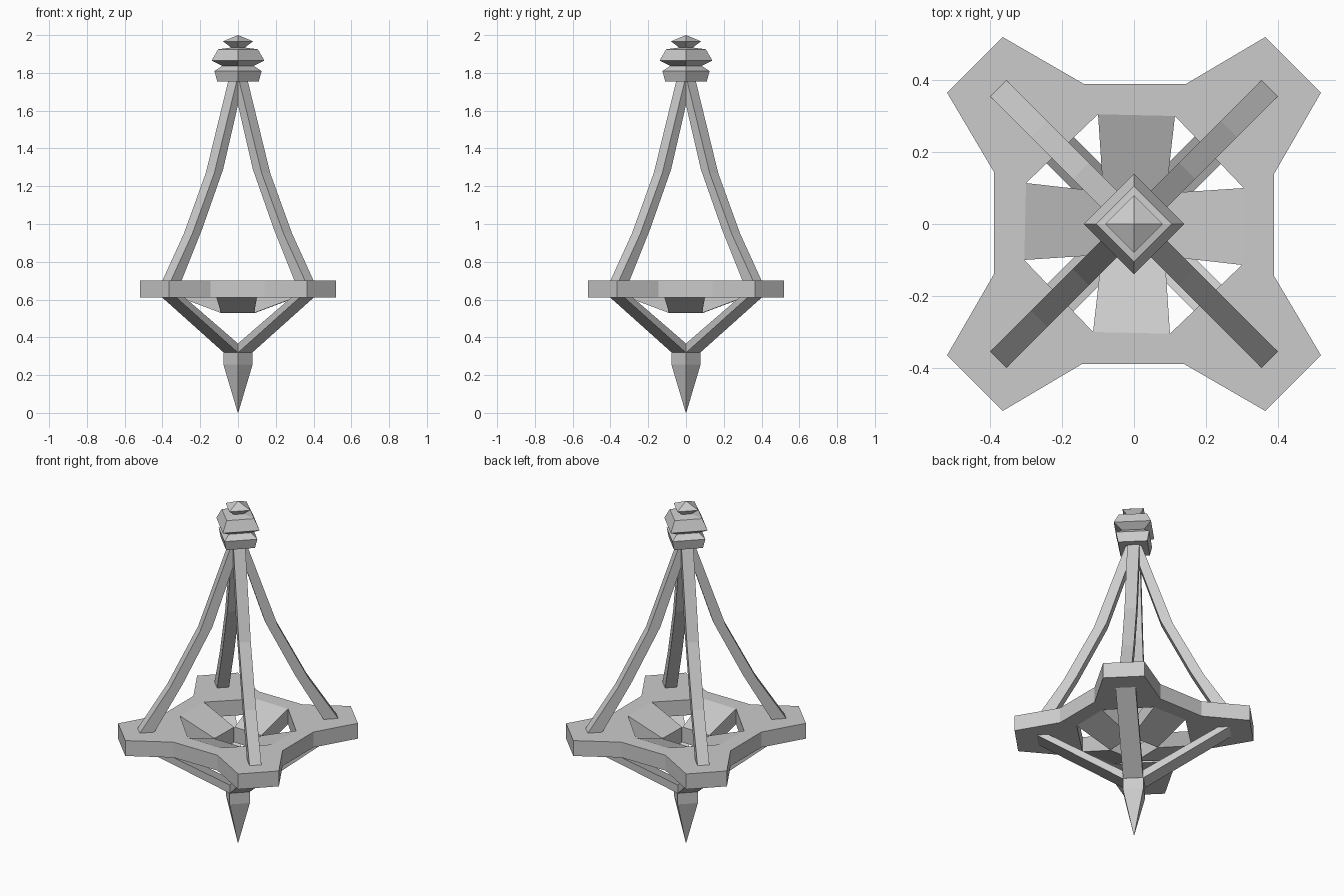
import bpy, bmesh
from math import radians
from mathutils import Matrix, Vector

cube = bpy.data.objects.get("Cube")
if cube:
    bpy.data.objects.remove(cube, do_unlink=True)

grey = bpy.data.materials.new("grey_metal")
grey.use_nodes = True
GREY = (0.6, 0.6, 0.6, 1)
grey.diffuse_color = GREY
grey.node_tree.nodes["Principled BSDF"].inputs["Base Color"].default_value = GREY


def finish(name, bm, turn=0):
    """Turn a bmesh into a named, coloured, flat-shaded object."""
    bmesh.ops.recalc_face_normals(bm, faces=bm.faces)
    bm.transform(Matrix.Rotation(radians(turn), 4, "Z"))
    mesh = bpy.data.meshes.new(name)
    bm.to_mesh(mesh)
    bm.free()
    mesh.materials.append(grey)
    bpy.context.collection.objects.link(bpy.data.objects.new(name, mesh))


def loft(name, rings, turn=0):
    """Skin a row of equal closed rings and cap both ends."""
    bm = bmesh.new()
    rows = [[bm.verts.new(p) for p in ring] for ring in rings]
    n = len(rows[0])
    for a, b in zip(rows, rows[1:]):
        for i in range(n):
            j = (i + 1) % n
            bm.faces.new((a[i], a[j], b[j], b[i]))
    bm.faces.new(rows[0])
    bm.faces.new(rows[-1])
    finish(name, bm, turn)


def bar(name, path, width, turn):
    """Rectangular bar from (outer radius, z, inner radius, z) stations."""
    w = width / 2
    loft(name, [[(ro, -w, zo), (ro, w, zo), (ri, w, zi), (ri, -w, zi)]
                for ro, zo, ri, zi in path], turn)


def diamond(name, profile):
    """Four-sided turned part with its corners on the x and y axes."""
    loft(name, [[(r, 0, z), (0, r, z), (-r, 0, z), (0, -r, z)]
                for r, z in profile])


def four_fold(points, twist=0):
    return [Matrix.Rotation(radians(90 * k + twist), 3, "Z") @ Vector((x, y, 0))
            for k in range(4) for x, y in points]


# Cross-shaped platform with an octagonal opening
TWIST = -1.3
BOTTOM, TOP = 0.61, 0.70
bm = bmesh.new()
edges = []
outline = four_fold([(0.39, 0.14), (0.52, 0.365), (0.365, 0.52), (0.145, 0.39)])
opening = four_fold([(0.303, 0.107), (0.107, 0.303)], TWIST)
for loop in (outline, opening):
    vs = [bm.verts.new(p + Vector((0, 0, BOTTOM))) for p in loop]
    edges += [bm.edges.new((v, vs[i - 1])) for i, v in enumerate(vs)]
bmesh.ops.triangle_fill(bm, edges=edges, use_beauty=True)
up = bmesh.ops.extrude_face_region(bm, geom=bm.faces[:], use_keep_orig=True)
bmesh.ops.translate(bm, vec=(0, 0, TOP - BOTTOM),
                    verts=[g for g in up["geom"] if isinstance(g, bmesh.types.BMVert)])
finish("platform", bm)

# Sloping panels, curved legs and lower braces, one set per side
for k in range(4):
    drop = 0.08
    loft(f"basin_panel_{k + 1}",
         [[(r, -w, BOTTOM - d), (r, w, BOTTOM - d), (r, w, TOP - d), (r, -w, TOP - d)]
          for r, w, d in ((0.303, 0.107, 0), (0.09, 0.088, drop))], 90 * k + TWIST)
    corner = 45 + 90 * k
    bar(f"leg_{k + 1}", [(0.534, 0.70, 0.455, 0.70), (0.373, 0.95, 0.302, 0.97),
                         (0.209, 1.27, 0.143, 1.29), (0.04, 1.76, -0.01, 1.76)],
        0.064, corner)
    bar(f"brace_{k + 1}", [(0.513, 0.61, 0.45, 0.61), (0.055, 0.32, 0, 0.335)],
        0.106, corner)

# Pointed foot
diamond("foot_spike", [(0.077, 0.335), (0.077, 0.255), (0.001, 0)])

# Stacked finial
diamond("finial_collar", [(0.11, 1.755), (0.125, 1.81), (0.08, 1.84)])
diamond("finial_block", [(0.08, 1.835), (0.14, 1.865), (0.105, 1.925), (0.03, 1.935)])
diamond("finial_cap", [(0.03, 1.93), (0.08, 1.967), (0.001, 2.0)])
